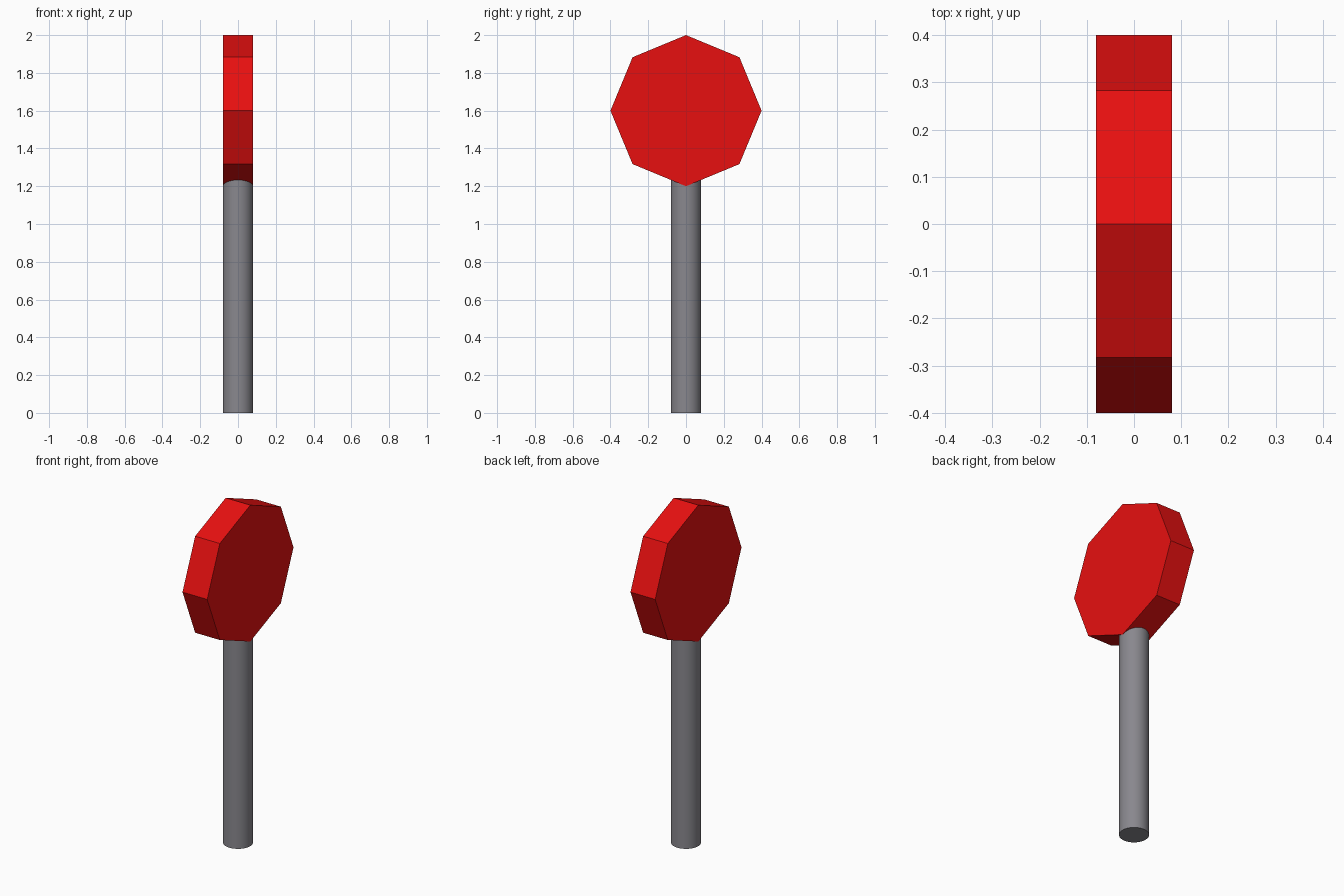
import bpy
import math

if "Cube" in bpy.data.objects:
    bpy.data.objects.remove(bpy.data.objects["Cube"])


def material(name, rgb):
    mat = bpy.data.materials.new(name)
    mat.diffuse_color = (*rgb, 1.0)
    mat.use_nodes = True
    mat.node_tree.nodes["Principled BSDF"].inputs["Base Color"].default_value = mat.diffuse_color
    return mat


def cylinder(name, sides, radius, depth, location, rotation, mat):
    bpy.ops.mesh.primitive_cylinder_add(
        vertices=sides, radius=radius, depth=depth,
        location=location, rotation=rotation)
    obj = bpy.context.object
    obj.name = name
    obj.data.materials.append(mat)
    return obj


red = material("red", (0.8, 0.005, 0.005))
grey = material("grey", (0.25, 0.245, 0.27))

# Round post, its top buried inside the sign head
post = cylinder("post", 32, 0.08, 1.4, (0, 0, 0.7), (0, 0, 0), grey)
bpy.ops.object.shade_smooth_by_angle(angle=math.radians(30))

# Eight-sided head facing sideways, resting on one corner
cylinder("sign_head", 8, 0.4, 0.16, (0, 0, 1.6), (0, math.radians(90), 0), red)
